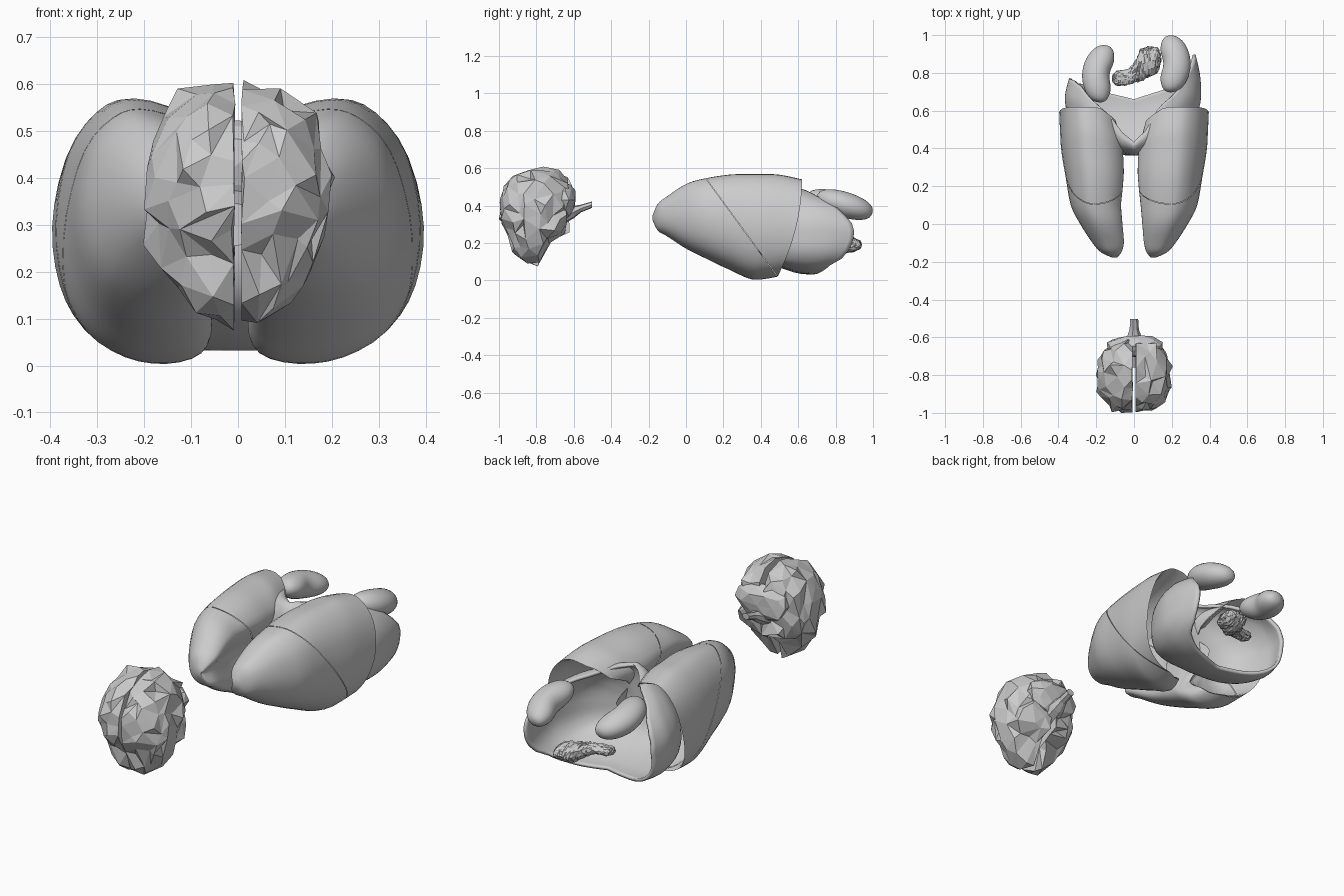
import bpy, bmesh, math, random
from mathutils import Vector, noise

if "Cube" in bpy.data.objects:
    bpy.data.objects.remove(bpy.data.objects["Cube"])

random.seed(4)


def finish(name, bm, smooth=True, angle=40):
    bmesh.ops.recalc_face_normals(bm, faces=bm.faces[:])
    me = bpy.data.meshes.new(name)
    bm.to_mesh(me)
    bm.free()
    ob = bpy.data.objects.new(name, me)
    bpy.context.collection.objects.link(ob)
    if smooth:
        bpy.ops.object.select_all(action='DESELECT')
        ob.select_set(True)
        bpy.context.view_layer.objects.active = ob
        bpy.ops.object.shade_smooth_by_angle(angle=math.radians(angle))
    return ob


def loft(rings, cap_start=True, cap_end=True):
    bm = bmesh.new()
    rows = [[bm.verts.new(p) for p in r] for r in rings]
    n = len(rows[0])
    for a, b in zip(rows, rows[1:]):
        for i in range(n):
            bm.faces.new((a[i], a[(i + 1) % n], b[(i + 1) % n], b[i]))
    if cap_start:
        bm.faces.new(rows[0])
    if cap_end:
        bm.faces.new(rows[-1])
    return bm


def spline(p, t, closed=False):
    # Catmull-Rom through tuples, t in 0..len
    n = len(p)
    i = math.floor(t)
    f = t - i
    g = (lambda k: p[k % n]) if closed else (lambda k: p[max(0, min(n - 1, k))])
    return [0.5 * (2 * b + (c - a) * f + (2 * a - 5 * b + 4 * c - d) * f * f
                   + (3 * b - a - 3 * c + d) * f ** 3)
            for a, b, c, d in zip(g(i - 1), g(i), g(i + 1), g(i + 2))]


def lerp_table(tab, a):
    for (a0, v0), (a1, v1) in zip(tab, tab[1:]):
        if a0 <= a <= a1:
            return v0 + (v1 - v0) * (a - a0) / (a1 - a0)
    return tab[-1][1]


# Lungs: a bean section (u medial to lateral, v bottom to top) lofted along y
SECTION = [(.53, 1), (.74, .95), (.92, .79), (1, .53), (.95, .29), (.8, .12), (.56, .025),
           (.3, 0), (.08, .04), (.02, .15), (.12, .34), (.17, .5), (.07, .65), (.02, .79), (.22, .94)]
# y, inner x, outer x, bottom z, top z
STATIONS = [(-.178, .09, .115, .32, .35), (-.15, .065, .175, .265, .41), (-.1, .05, .22, .235, .45),
            (0, .04, .285, .17, .515), (.1, .03, .335, .12, .545), (.25, .015, .362, .05, .567),
            (.4, .015, .385, .008, .568), (.5, .02, .391, .006, .565), (.62, .04, .396, .02, .54)]
N_SEC = 45


def lung(side, name, inset):
    uv = [spline(SECTION, i * len(SECTION) / N_SEC, True) for i in range(N_SEC)]
    rings = []
    steps = 26
    for k in range(steps + 1):
        y, xi, xo, zb, zt = spline(STATIONS, k / steps * (len(STATIONS) - 1))
        xi += inset * min(1, max(0, (y + .1) / .2))
        w = max(0, (y - .25) / .37)
        ring = []
        for u, v in uv:
            low = min(1, max(0, (.85 - v) / .2)) * min(1, max(0, (v - .05) / .2))
            dy = .13 * (1 - v) ** 2 + (.08 + .2 * low) * max(0, 1 - u / .35)
            ring.append(Vector((side * (xi + (xo - xi) * u), y - w * dy, zb + (zt - zb) * v)))
        rings.append(ring)
    # hollow base that sits over the dome
    rim = rings[-1]
    mid = sum(rim, Vector()) / len(rim)
    for s, k in ((.96, .06), (.88, .4), (.7, .75), (.4, .95), (.1, 1)):
        rings.append([Vector((mid.x + (p.x - mid.x) * s, p.y + (.31 - p.y) * k,
                              mid.z + (p.z - mid.z) * s)) for p in rim])
    # split along the oblique fissure
    normal = Vector((0, .52, .38)).normalized()
    for part, d in (("upper_lobe", -1), ("lower_lobe", 1)):
        bm = loft(rings)
        bmesh.ops.bisect_plane(bm, geom=bm.verts[:] + bm.edges[:] + bm.faces[:],
                               plane_co=Vector((0, .11, .54)) + normal * d * .001,
                               plane_no=normal * d, clear_inner=True)
        finish(name + "_" + part, bm)


lung(1, "lung_a", 0)
lung(-1, "lung_b", .035)

# Liver dome: thin bowl opening towards +y, with an uneven rim
RIM = [(0, .897), (10, .885), (20, .85), (35, .79), (50, .7), (68, .62), (80, .49), (90, .43),
       (100, .48), (112, .58), (145, .73), (160, .76), (180, .77), (225, .74), (250, .69),
       (270, .66), (300, .72), (316, .77), (325, .83), (336, .87), (348, .892), (360, .897)]
PROFILE = [(.02, 0), (.3, .02), (.6, .1), (.8, .24), (.93, .45), (.985, .65), (1, .82), (.975, 1)]
rings = []
for j in range(22):
    r, h = spline(PROFILE, j / 21 * (len(PROFILE) - 1))
    ring = []
    for i in range(72):
        a = i * 360 / 72
        c, s = math.cos(math.radians(a)), math.sin(math.radians(a))
        y = .37 + (lerp_table(RIM, a) - .37) * h
        full, rz = 1, .243
        if s < 0:
            full = 1 + .12 * (2 * s * c) ** 2
            rz = .228 * (1 - .25 * s * s * (1 - h))
        x = .36 * r * c * full * (1 - .4 * max(0, y - .66))
        ring.append((max(-.372, min(.372, x)), y, .262 + rz * r * s * full))
    rings.append(ring)
dome = finish("liver_dome", loft(rings, True, False))
m = dome.modifiers.new("thickness", 'SOLIDIFY')
m.thickness = .016
m.offset = 0


# Kidneys: gently bent ellipsoids with blunt ends
def kidney(name, side, loc, tilt, yaw):
    bm = bmesh.new()
    bmesh.ops.create_uvsphere(bm, u_segments=32, v_segments=20, radius=1)
    for v in bm.verts:
        x, z, y = v.co
        full = max(1e-4, 1 - y * y) ** -.1
        hilum = .022 * math.exp(-7 * y * y) * max(0, -x)
        X = .083 * x * full - .022 * (y * y - .4) + hilum
        Y, Z = .155 * y, .068 * z * full
        Y, Z = Y * math.cos(tilt) - Z * math.sin(tilt), Y * math.sin(tilt) + Z * math.cos(tilt)
        X, Y = X * math.cos(yaw) - Y * math.sin(yaw), X * math.sin(yaw) + Y * math.cos(yaw)
        v.co = (loc[0] + side * X, loc[1] + Y, loc[2] + Z)
    finish(name, bm)


kidney("kidney_a", 1, (.208, .848, .405), -.3, 0)
kidney("kidney_b", -1, (-.182, .797, .41), -.25, .12)

# Pancreas: lumpy flattened tube, x y z radius
PATH = [(-.115, .77, .2, .015), (-.09, .772, .2, .04), (-.03, .78, .2, .043), (.01, .81, .195, .06),
        (.035, .84, .19, .085), (.08, .86, .19, .08), (.125, .87, .19, .065), (.142, .875, .19, .02)]
rings = []
for k in range(43):
    x, y, z, r = spline(PATH, k / 42 * (len(PATH) - 1))
    ring = []
    for i in range(24):
        a = i * math.tau / 24
        q = r * random.uniform(.9, 1.06)
        ring.append((x + random.uniform(-.003, .003), y + q * math.cos(a),
                     z + .5 * q * math.sin(a) + random.uniform(-.004, .004)))
    rings.append(ring)
finish("pancreas", loft(rings), smooth=False)

# Brain hemispheres: side outline as radius by angle, one medial face flat, jagged facets
OUTLINE = [(0, .16), (45, .235), (90, .23), (135, .22), (180, .2), (225, .2), (240, .25), (252, .285),
           (272, .285), (288, .18), (315, .185), (340, .175), (360, .16)]


def hemisphere(name, side):
    bm = bmesh.new()
    bmesh.ops.create_icosphere(bm, subdivisions=4, radius=1)
    for v in bm.verts:
        dx, dy, dz = v.co
        rho = math.hypot(dy, dz)
        a = math.degrees(math.atan2(dz, dy)) % 360
        R = lerp_table(OUTLINE, a) * rho ** .8 / max(rho, 1e-6)
        p = Vector((.008 + .185 * max(0, dx) ** .85, -.795 + R * dy, .37 + R * dz))
        # frontal lobe narrows downwards
        p.x *= 1 - .25 * min(1, max(0, (.28 - p.z) / .18))
        # folds
        n = noise.noise_vector(Vector((p.x * side, p.y, p.z)) * 24)
        k = 1 if dx > 0.05 else .3
        p += Vector((n.x * .038 * k, n.y * .034, n.z * .034))
        v.co = (max(p.x, .006) * side, max(p.y, -1), min(p.z, .607))
    ob = finish(name, bm, smooth=False)
    m = ob.modifiers.new("facets", 'DECIMATE')
    m.ratio = .14


hemisphere("brain_half_a", 1)
hemisphere("brain_half_b", -1)

# Cerebellum
bm = bmesh.new()
bmesh.ops.create_icosphere(bm, subdivisions=2, radius=1)
for v in bm.verts:
    j = random.uniform(.88, 1.08)
    v.co = (.155 * j * v.co.x, -.645 + .06 * j * v.co.y, .43 + .1 * j * v.co.z)
finish("cerebellum", bm, smooth=False)

# Brain stem, tapering towards the body
rings = []
for y, z, r in ((-.76, .3, .06), (-.66, .34, .055), (-.6, .365, .042), (-.56, .385, .026), (-.502, .405, .022)):
    rings.append([(r * math.cos(i * math.tau / 7), y, z + r * .8 * math.sin(i * math.tau / 7))
                  for i in range(7)])
finish("brain_stem", loft(rings), smooth=False)
